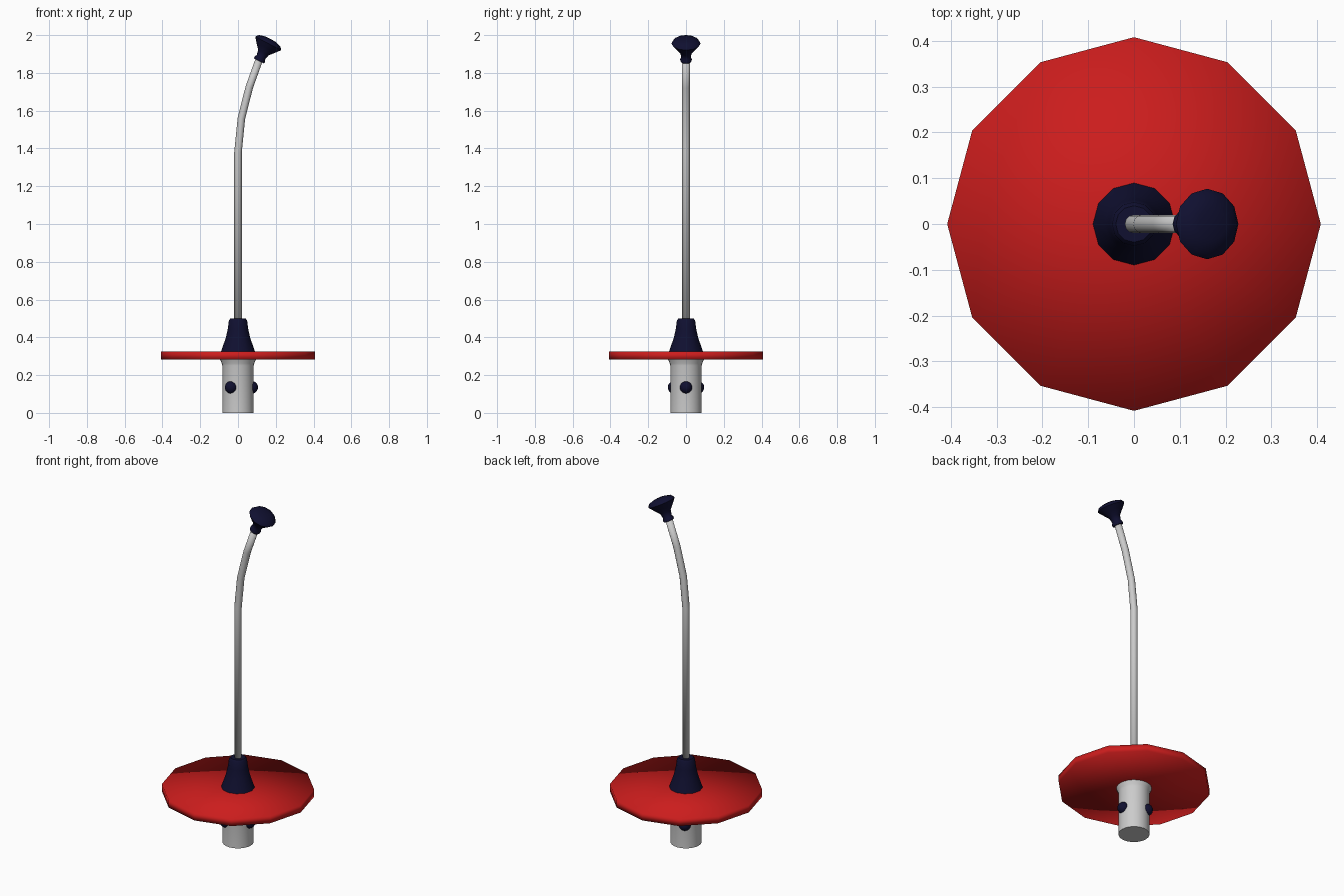
import bpy, bmesh, math
from mathutils import Matrix, Vector

if "Cube" in bpy.data.objects:
    bpy.data.objects.remove(bpy.data.objects["Cube"])


def material(name, rgb):
    m = bpy.data.materials.new(name)
    m.diffuse_color = (*rgb, 1)
    m.use_nodes = True
    m.node_tree.nodes["Principled BSDF"].inputs["Base Color"].default_value = m.diffuse_color
    return m


RED = material("red", (0.6, 0.012, 0.012))
NAVY = material("navy", (0.005, 0.005, 0.03))


def add_object(name, bm, mat=None, matrix=None):
    if matrix:
        bm.transform(matrix)
    bmesh.ops.recalc_face_normals(bm, faces=bm.faces)
    for f in bm.faces:
        f.smooth = True
    mesh = bpy.data.meshes.new(name)
    bm.to_mesh(mesh)
    bm.free()
    if mat:
        mesh.materials.append(mat)
    ob = bpy.data.objects.new(name, mesh)
    bpy.context.collection.objects.link(ob)
    return ob


def sharpen(ob, angle):
    bpy.ops.object.select_all(action='DESELECT')
    ob.select_set(True)
    bpy.context.view_layer.objects.active = ob
    bpy.ops.object.shade_smooth_by_angle(angle=math.radians(angle))


def lathe(name, profile, sides, mat=None, matrix=None):
    """Turn a (radius, height) profile around z."""
    bm = bmesh.new()
    verts = [bm.verts.new((r, 0, z)) for r, z in profile]
    edges = [bm.edges.new(p) for p in zip(verts, verts[1:])]
    bmesh.ops.spin(bm, geom=verts + edges, cent=(0, 0, 0), axis=(0, 0, 1),
                   angle=math.tau, steps=sides, use_duplicate=False)
    bmesh.ops.remove_doubles(bm, verts=bm.verts, dist=1e-5)
    bmesh.ops.dissolve_degenerate(bm, edges=bm.edges, dist=1e-6)
    return add_object(name, bm, mat, matrix)


def tube(name, path, radius, sides):
    """Sweep a circle along a path in the xz plane."""
    bm = bmesh.new()
    pts = [Vector((x, 0, z)) for x, z in path]
    rings = []
    for i, p in enumerate(pts):
        d = (pts[min(i + 1, len(pts) - 1)] - pts[max(i - 1, 0)]).normalized()
        side = Vector((d.z, 0, -d.x))
        ring = []
        for k in range(sides):
            a = math.tau * k / sides
            ring.append(bm.verts.new(
                p + radius * (side * math.cos(a) + Vector((0, math.sin(a), 0)))))
        rings.append(ring)
    for a, b in zip(rings, rings[1:]):
        for k in range(sides):
            j = (k + 1) % sides
            bm.faces.new((a[k], a[j], b[j], b[k]))
    bm.faces.new(rings[0])
    bm.faces.new(rings[-1])
    return add_object(name, bm)


# Base post with flared top
base = lathe("base_post", [(0, 0), (0.083, 0), (0.083, 0.25), (0.086, 0.262),
                           (0.096, 0.285), (0, 0.285)], 24)
sharpen(base, 40)

# Twelve-sided guard disc
lathe("guard_disc", [(0, 0.282), (0.408, 0.282), (0.408, 0.324), (0, 0.324)],
      12, RED)

# Tapered collar above the disc
collar = lathe("tapered_collar", [(0, 0.32), (0.091, 0.32), (0.064, 0.4),
                                  (0.054, 0.445), (0.048, 0.49),
                                  (0.04, 0.5), (0, 0.5)], 12, NAVY)
sharpen(collar, 50)

# Bent pole
tube("bent_pole", [(0, 0.48), (0, 1.38), (0.018, 1.56), (0.06, 1.725),
                   (0.112, 1.87)], 0.02, 12)

# Tilted knob at the pole tip
tilt = Matrix.Translation((0.111, 0, 1.863)) @ Matrix.Rotation(
    math.radians(27.7), 4, 'Y')
knob = lathe("tip_knob", [(0, 0), (0.03, 0), (0.031, 0.012), (0.025, 0.022),
                          (0.031, 0.05), (0.057, 0.08), (0.077, 0.105),
                          (0.065, 0.121), (0.035, 0.13), (0, 0.132)],
             12, NAVY, tilt)
sharpen(knob, 60)

# Three round buttons around the base post
for i in range(3):
    a = math.tau * i / 3
    bm = bmesh.new()
    bmesh.ops.create_uvsphere(bm, u_segments=16, v_segments=10, radius=0.033)
    add_object(f"base_button_{i + 1}", bm, NAVY, Matrix.Translation(
        (0.073 * math.cos(a), 0.073 * math.sin(a), 0.135)))
